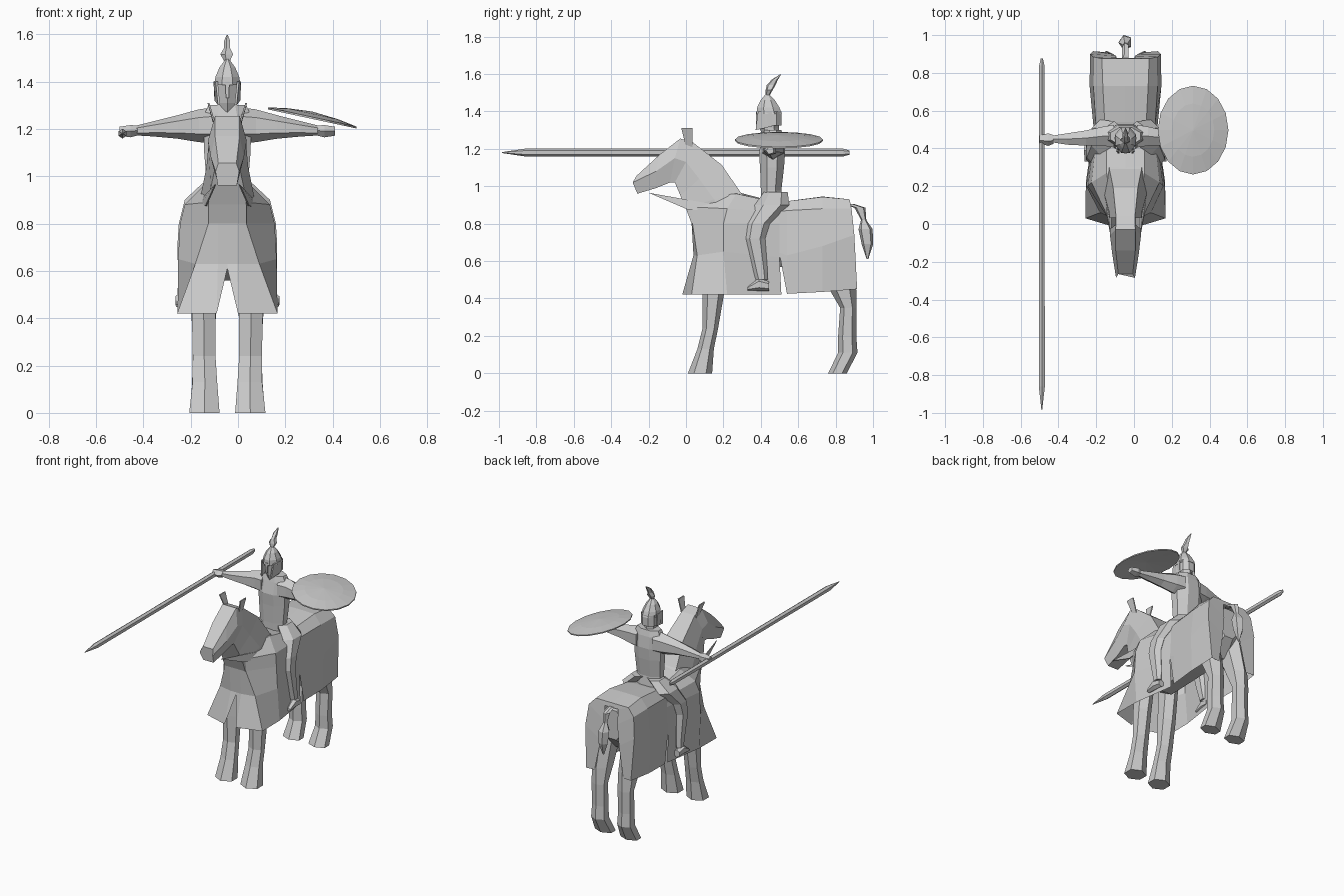
import bpy, bmesh, math
from mathutils import Vector

CX = -0.045  # shared centre line of horse and rider
grey = bpy.data.materials.new("plain_grey")
grey.diffuse_color = (0.6, 0.6, 0.6, 1)


def finish(name, bm):
    bmesh.ops.remove_doubles(bm, verts=bm.verts, dist=1e-5)
    bmesh.ops.recalc_face_normals(bm, faces=bm.faces)
    me = bpy.data.meshes.new(name)
    bm.to_mesh(me)
    bm.free()
    me.materials.append(grey)
    ob = bpy.data.objects.new(name, me)
    bpy.context.collection.objects.link(ob)
    return ob


def loft(name, rings, closed=True, cap=True):
    """Skin a list of equal-length point rings."""
    bm = bmesh.new()
    vs = [[bm.verts.new(p) for p in r] for r in rings]
    n = len(rings[0])
    for a, b in zip(vs, vs[1:]):
        for i in range(n if closed else n - 1):
            j = (i + 1) % n
            bm.faces.new((a[i], a[j], b[j], b[i]))
    if cap:
        bm.faces.new(vs[0])
        bm.faces.new(vs[-1])
    return finish(name, bm)


def tube(name, axis, path, n=6):
    """Path entries: centre x, y, z and two radii across the axis."""
    k = 1 / math.cos(math.pi / n)
    rings = []
    for x, y, z, ra, rb in path:
        ring = []
        for i in range(n):
            t = 2 * math.pi * (i + 0.5) / n
            a, b = ra * k * math.cos(t), rb * k * math.sin(t)
            off = {'x': (0, a, b), 'y': (a, 0, b), 'z': (a, b, 0)}[axis]
            ring.append(Vector((x, y, z)) + Vector(off))
        rings.append(ring)
    return loft(name, rings)


def mirrored(half):
    """Half section starting or ending on the centre line -> full open section."""
    if half[0][0] == 0:
        half = half[::-1]
    left = [(CX - x, y, z) for x, y, z in half]
    right = [(CX + x, y, z) for x, y, z in half[::-1][1:]]
    return left + right


# Front cloth with a notch cut at the chest
loft("front_cloth", [mirrored(r) for r in (
    [(0, .04, .61), (.045, -.02, .42), (.212, .03, .42), (.21, .22, .42), (.168, .51, .42)],
    [(0, .04, .63), (.04, .04, .63), (.135, .06, .63), (.208, .2, .65), (.168, .5, .62)],
    [(0, .03, .8), (.04, .03, .8), (.08, .035, .8), (.2, .2, .8), (.16, .5, .8)],
    [(0, 0, .89), (.04, 0, .89), (.08, .01, .89), (.18, .22, .88), (.15, .5, .86)],
    [(0, .05, .94), (.03, .05, .94), (.07, .06, .94), (.1, .27, .96), (.1, .5, .91)],
    [(0, .05, .94), (0, .05, .94), (0, .1, .95), (0, .27, .97), (0, .5, .91)],
)], closed=False, cap=False)

# Rear cloth, open between the back flaps
loft("rear_cloth", [mirrored(r) for r in (
    [(.168, .505, .61), (.166, .49, .65), (.152, .46, .86), (.1, .45, .9), (0, .45, .9)],
    [(.172, .54, .425), (.172, .54, .63), (.158, .54, .87), (.11, .54, .92), (0, .54, .92)],
    [(.182, .73, .435), (.19, .73, .68), (.17, .73, .88), (.12, .73, .943), (0, .73, .945)],
    [(.172, .915, .45), (.188, .9, .74), (.172, .885, .88), (.125, .875, .93), (0, .875, .93)],
    [(.11, .91, .45), (.07, .9, .66), (.05, .89, .8), (.05, .88, .9), (0, .88, .9)],
)], closed=False, cap=False)

# Body under the cloth
tube("horse_body", 'y', [(CX, .09, .76, .07, .11), (CX, .25, .71, .13, .15),
                         (CX, .55, .72, .13, .15), (CX, .78, .74, .13, .16),
                         (CX, .875, .78, .08, .1)], 8)


# Neck and head: top point, middle width, bottom point per section
def neck_ring(ty, tz, wt, my, mz, wm, by, bz, wb):
    half = [(wt, ty, tz), (wm, my, mz), (wb, by, bz)]
    return [(CX + x, y, z) for x, y, z in half] + [(CX - x, y, z) for x, y, z in half[::-1]]


loft("neck_and_head", [neck_ring(*r) for r in (
    (.34, .92, .09, .2, .86, .12, .03, .8, .08),
    (.29, .97, .085, .15, .93, .11, .0, .88, .08),
    (.19, 1.115, .065, .07, 1.04, .088, -.03, .95, .07),
    (.04, 1.232, .05, 0, 1.13, .08, -.06, 1.02, .055),
    (-.03, 1.255, .052, -.06, 1.15, .082, -.085, 1.02, .055),
    (-.14, 1.17, .052, -.16, 1.08, .07, -.16, .99, .045),
    (-.265, 1.055, .038, -.285, 1.02, .05, -.26, .96, .04),
)])


def plate(name, pts, thick):
    """Thin slab from an outline, thickened along x."""
    loft(name, [[(x - thick / 2, y, z) for x, y, z in pts],
                [(x + thick / 2, y, z) for x, y, z in pts]])


for s, side in ((-1, "right"), (1, "left")):
    def X(v):
        return CX + s * v

    # Ears flaring upward
    plate(side + "_ear", [(X(.05), 0, 1.21), (X(.05), .035, 1.2),
                          (X(.08), .035, 1.31), (X(.08), -.025, 1.31)], .008)
    # Reins
    plate(side + "_rein", [(X(.05), -.2, .965), (X(.115), .19, .895),
                           (X(.125), .19, .865), (X(.09), .01, .875)], .006)
    # Horse front leg
    tube(side + "_front_leg", 'z', [(X(.095), .17, .64, .05, .06), (X(.1), .145, .42, .05, .05),
                                    (X(.098), .13, .24, .048, .036), (X(.095), .105, .13, .052, .038),
                                    (X(.097), .075, 0, .064, .056)], 6)
    # Horse hind leg
    tube(side + "_hind_leg", 'z', [(X(.09), .74, .74, .055, .1), (X(.1), .835, .46, .055, .065),
                                   (X(.1), .868, .35, .048, .038), (X(.1), .862, .2, .046, .042),
                                   (X(.1), .865, .11, .05, .045), (X(.098), .81, 0, .062, .043)], 6)
    # Rider leg and foot
    tube(side + "_rider_leg", 'z', [(X(.06), .48, .97, .045, .055), (X(.135), .46, .9, .045, .08),
                                    (X(.172), .385, .8, .033, .055), (X(.18), .368, .72, .03, .048),
                                    (X(.185), .395, .56, .024, .035), (X(.19), .405, .5, .02, .028)], 6)
    tube(side + "_foot", 'y', [(X(.2), .33, .453, .016, .008), (X(.198), .39, .475, .022, .03),
                               (X(.195), .445, .465, .02, .022)], 6)
    # Rider arm and hand
    tube(side + "_arm", 'x', [(X(.06), .465, 1.215, .06, .065), (X(.12), .465, 1.213, .05, .06),
                              (X(.21), .455, 1.208, .04, .043), (X(.31), .45, 1.2, .03, .028),
                              (X(.385), .45, 1.193, .018, .018)], 6)
    tube(side + "_hand", 'x', [(X(.38), .45, 1.193, .02, .018), (X(.41), .45, 1.19, .03, .022),
                               (X(.455), .45, 1.19, .018, .016)], 5)
    # Helmet cheek guard
    plate(side + "_cheek_guard", [(X(.045), .385, 1.4), (X(.054), .46, 1.4),
                                  (X(.05), .46, 1.32), (X(.035), .372, 1.3)], .009)

# Tail
tube("tail", 'z', [(CX, .87, .905, .015, .025), (CX, .93, .885, .016, .025),
                   (CX, .95, .82, .012, .012), (CX, .96, .77, .03, .032),
                   (CX, .97, .69, .026, .026), (CX, .97, .61, .004, .004)], 5)

# Rider torso and head
tube("torso", 'z', [(CX, .46, .9, .09, .06), (CX, .455, .98, .088, .055),
                    (CX, .46, 1.1, .098, .064), (CX, .46, 1.18, .1, .07),
                    (CX, .465, 1.26, .098, .056), (CX, .465, 1.3, .08, .045)], 8)
tube("head", 'z', [(CX, .46, 1.25, .035, .035), (CX, .445, 1.31, .035, .045),
                   (CX, .44, 1.4, .045, .05)], 6)

# Helmet: back shell, dome, nose guard
loft("helmet_back", [[(CX + x, y, z) for x, y in ((-.054, .42), (-.05, .485), (-.022, .51),
                                                (.022, .51), (.05, .485), (.054, .42))]
                     for z in (1.325, 1.4)], closed=False, cap=False)
tube("helmet_dome", 'z', [(CX, .445, 1.385, .056, .068), (CX, .44, 1.42, .05, .06),
                          (CX, .437, 1.46, .033, .038), (CX, .435, 1.495, .007, .007)], 8)
tube("nose_guard", 'z', [(CX, .378, 1.33, .006, .005), (CX, .38, 1.4, .009, .006)], 4)

# Plume
tube("plume", 'z', [(CX, .435, 1.48, .008, .008), (CX, .445, 1.515, .024, .016),
                    (CX, .455, 1.54, .012, .02), (CX, .475, 1.57, .012, .014),
                    (CX, .505, 1.597, .002, .003)], 5)

# Lance pointing forward
LX = -.488
tube("lance", 'y', [(LX, -.985, 1.18, .002, .002), (LX, -.86, 1.18, .016, .018),
                    (LX, .84, 1.18, .014, .018), (LX, .875, 1.18, .006, .01)], 6)


# Round domed shield tilted outward
def shield_ring(f, dome):
    pts = []
    for i in range(16):
        t = 2 * math.pi * i / 16
        x, y = .187 * f * math.cos(t), .235 * f * math.sin(t)
        pts.append((.313 + x, .497 + y, 1.246 - .215 * x + dome))
    return pts


loft("shield", [shield_ring(.02, .012), shield_ring(.6, .003), shield_ring(1, -.004),
                shield_ring(1, .004), shield_ring(.6, .018), shield_ring(.02, .027)])
